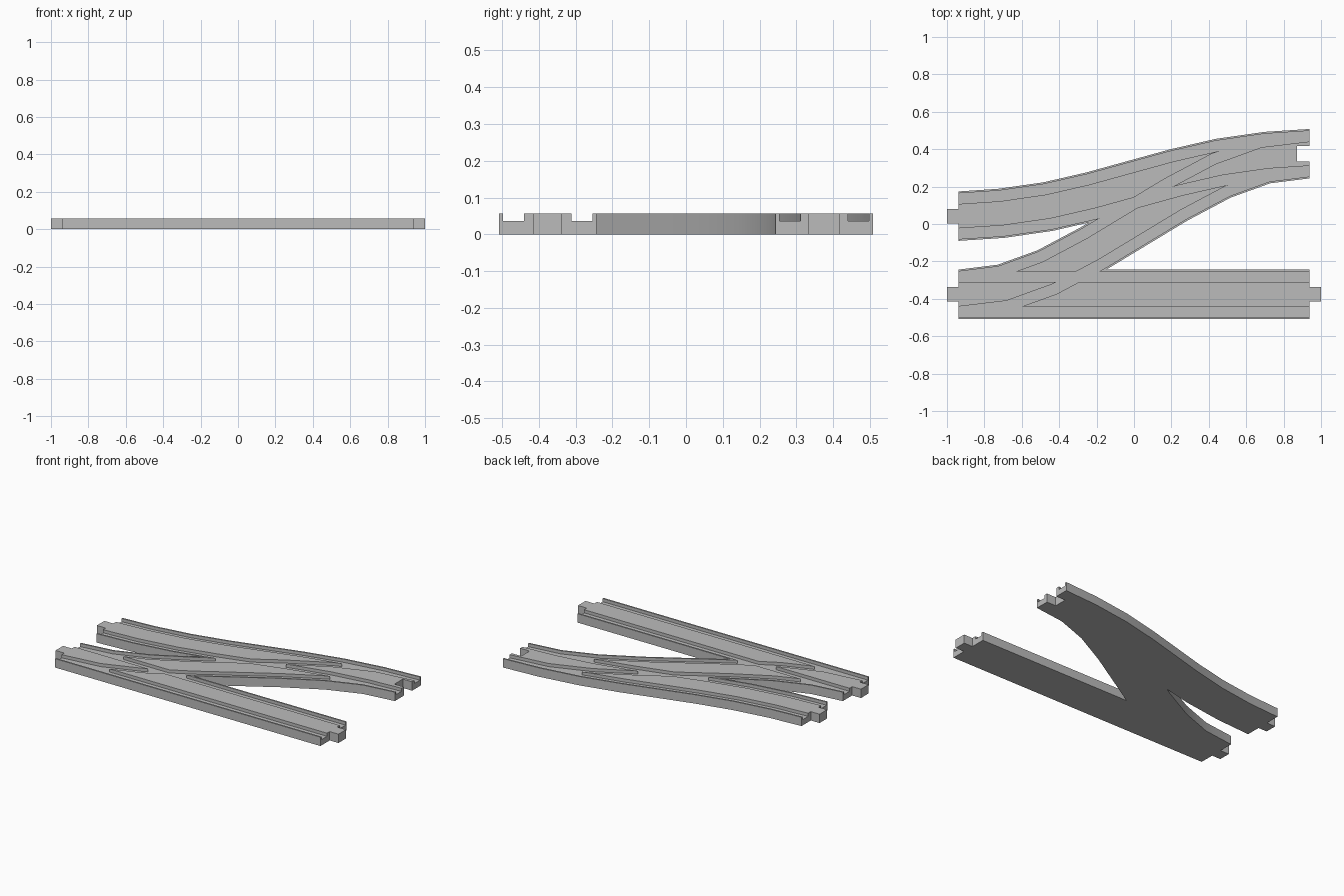
import bpy, bmesh, math
from mathutils import Vector

if "Cube" in bpy.data.objects:
    bpy.data.objects.remove(bpy.data.objects["Cube"])

TOP, FLOOR = 0.0565, 0.0365        # track height and wheel groove floor
HALF, LIP, INNER = 0.132, 0.122, 0.065   # offsets from each centre line
END = 0.938

plastic = bpy.data.materials.new("grey plastic")
plastic.diffuse_color = (0.5, 0.5, 0.5, 1)
plastic.use_nodes = True
plastic.node_tree.nodes["Principled BSDF"].inputs["Base Color"].default_value = plastic.diffuse_color


def prism(name, outline, z0, z1):
    """Closed outline extruded upward."""
    bm = bmesh.new()
    face = bm.faces.new([bm.verts.new((x, y, z0)) for x, y in outline])
    res = bmesh.ops.extrude_face_region(bm, geom=[face])
    bmesh.ops.translate(bm, vec=(0, 0, z1 - z0),
                        verts=[v for v in res["geom"] if isinstance(v, bmesh.types.BMVert)])
    bmesh.ops.recalc_face_normals(bm, faces=bm.faces)
    me = bpy.data.meshes.new(name)
    bm.to_mesh(me)
    bm.free()
    me.materials.append(plastic)
    ob = bpy.data.objects.new(name, me)
    bpy.context.collection.objects.link(ob)
    return ob


def box(name, x0, x1, yc, half, z0=0.0, z1=TOP):
    return prism(name, [(x0, yc - half), (x1, yc - half), (x1, yc + half), (x0, yc + half)], z0, z1)


def offset(path, d):
    """Mitred parallel of a centre line, with square ends."""
    pts = [Vector(p) for p in path]
    out = []
    for i, p in enumerate(pts):
        if i in (0, len(pts) - 1):
            out.append((p.x, p.y + d))
            continue
        a = (p - pts[i - 1]).normalized()
        b = (pts[i + 1] - p).normalized()
        t = (a + b).normalized()
        n = Vector((-t.y, t.x))
        out.append(tuple(p + n * d / t.dot(a)))
    return out


def ribbon(name, path, d0, d1, z0, z1, extend=0.0):
    lo, hi = offset(path, d0), offset(path, d1)
    if extend:
        for side in (lo, hi):
            side.insert(0, (side[0][0] - extend, side[0][1]))
            side.append((side[-1][0] + extend, side[-1][1]))
    return prism(name, lo + hi[::-1], z0, z1)


def boolean(target, tool, operation):
    m = target.modifiers.new("cut", 'BOOLEAN')
    m.operation, m.solver, m.object = operation, 'EXACT', tool
    bpy.context.view_layer.update()
    me = bpy.data.meshes.new_from_object(target.evaluated_get(bpy.context.evaluated_depsgraph_get()))
    target.modifiers.clear()
    target.data = me
    bpy.data.objects.remove(tool)


def s_curve(half_path, cy):
    """Left half of a centre line, repeated by half-turn about (0, cy)."""
    return half_path + [(-x, 2 * cy - y) for x, y in reversed(half_path)]


# centre lines of the three routes
straight = [(-END, -0.376), (END, -0.376)]
gentle = s_curve([(-END, 0.042), (-0.71, 0.057), (-0.46, 0.093), (-0.225, 0.147)], 0.209)
crossover = s_curve([(-END, -0.376), (-0.698, -0.347), (-0.463, -0.262), (-0.22, -0.133)], 0.0)
routes = [straight, crossover, gentle]

# solid track bed
track = ribbon("track_bed", straight, -HALF, HALF, 0, TOP)
for path in routes[1:]:
    boolean(track, ribbon("branch", path, -HALF, HALF, 0, TOP), 'UNION')

# end connectors: three tabs and one socket
for x0, x1, y in ((-1, -0.9, 0.042), (-1, -0.9, -0.376), (0.9, 1, -0.376)):
    boolean(track, box("tab", x0, x1, y, 0.038), 'UNION')
boolean(track, box("socket", 0.872, 1.1, 0.376, 0.042, -0.1, 0.2), 'DIFFERENCE')

# wheel grooves along both sides of every route
for path in routes:
    for d0, d1 in ((-LIP, -INNER), (INNER, LIP)):
        boolean(track, ribbon("groove", path, d0, d1, FLOOR, 0.2, 0.2), 'DIFFERENCE')

# smooth the curved walls, keep the corners crisp
bpy.ops.object.select_all(action='DESELECT')
track.select_set(True)
bpy.context.view_layer.objects.active = track
bpy.ops.object.shade_smooth_by_angle(angle=math.radians(30))
